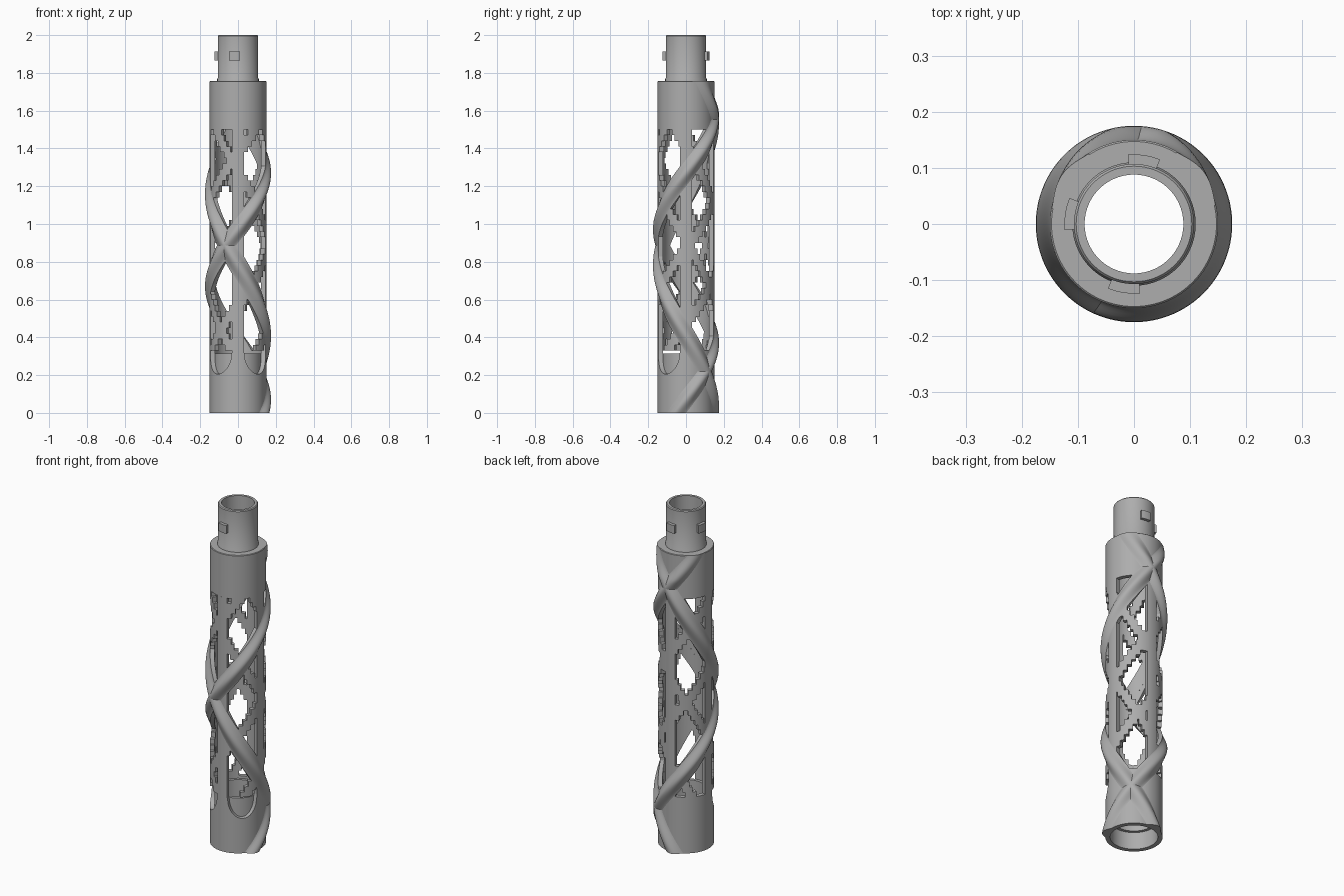
import bpy, bmesh, math
from math import radians, cos, sin, pi

if "Cube" in bpy.data.objects:
    bpy.data.objects.remove(bpy.data.objects["Cube"], do_unlink=True)

R_OUT, R_IN = 0.15, 0.125          # wall of the grip
Z_LOW, Z_WIN, Z_TOP = 0.33, 1.5, 1.757
COLS = 120                          # columns round the wall
RIGHT, LEFT = (300, 3), (-240, 3)   # turn in degrees per unit height, number of strands
START_Z, START_ANGLE = 0.22, 45     # where the strands first cross

metal = bpy.data.materials.new("plain_grey")
metal.use_nodes = True
GREY = (0.42, 0.42, 0.42, 1)
metal.diffuse_color = GREY
metal.node_tree.nodes["Principled BSDF"].inputs["Base Color"].default_value = GREY


def polar(r, deg, z):
    return (r * cos(radians(deg)), r * sin(radians(deg)), z)


def finish(name, bm, angle=35):
    bmesh.ops.remove_doubles(bm, verts=bm.verts, dist=1e-6)
    bmesh.ops.recalc_face_normals(bm, faces=bm.faces)
    mesh = bpy.data.meshes.new(name)
    bm.to_mesh(mesh)
    bm.free()
    mesh.materials.append(metal)
    ob = bpy.data.objects.new(name, mesh)
    bpy.context.collection.objects.link(ob)
    bpy.ops.object.select_all(action='DESELECT')
    ob.select_set(True)
    bpy.context.view_layer.objects.active = ob
    bpy.ops.object.shade_smooth_by_angle(angle=radians(angle))
    return ob


def revolve(name, profile, start=0, sweep=360, steps=96):
    """Turn a closed (radius, height) profile about z, fully or as an arc."""
    bm = bmesh.new()
    rings = [[bm.verts.new(polar(r, start + sweep * i / steps, z)) for r, z in profile]
             for i in range(steps + 1)]
    n = len(profile)
    for a, b in zip(rings, rings[1:]):
        for j in range(n):
            bm.faces.new((a[j], b[j], b[(j + 1) % n], a[(j + 1) % n]))
    if sweep < 360:
        bm.faces.new(rings[0])
        bm.faces.new(rings[-1])
    return finish(name, bm)


def wall(name, rows, height, keep):
    """Thick tube made of cells; keep(row, angle) decides which are solid."""
    bm = bmesh.new()
    step = 360 / COLS
    grid = [[[bm.verts.new(polar(r, c * step, height(k, c * step)))
              for c in range(COLS)] for k in range(rows + 1)] for r in (R_OUT, R_IN)]
    solid = [[keep(k, (c + 0.5) * step) for c in range(COLS)] for k in range(rows)]
    for k in range(rows):
        for c in range(COLS):
            if not solid[k][c]:
                continue
            d = (c + 1) % COLS
            loop = [(k, c), (k, d), (k + 1, d), (k + 1, c)]
            o, i = ([g[a][b] for a, b in loop] for g in grid)
            bm.faces.new(o)
            bm.faces.new(i[::-1])
            around = [(k - 1, c), (k, d), (k + 1, c), (k, c - 1)]
            for s, (a, b) in enumerate(around):
                if not (0 <= a < rows and solid[a][b]):
                    t = (s + 1) % 4
                    bm.faces.new((o[s], i[s], i[t], o[t]))
    loose = [v for v in bm.verts if not v.link_faces]
    bmesh.ops.delete(bm, geom=loose, context='VERTS')
    return finish(name, bm)


# Lattice: four upright bars joined by stepped strands winding both ways
ROW = 0.03
ROWS = round((Z_WIN - Z_LOW) / ROW)


def in_strand(z, angle, family, half_height=0.048):
    rate, count = family
    spacing = 360 / count
    off = (angle - START_ANGLE - rate * (z - START_Z) + spacing / 2) % spacing - spacing / 2
    return abs(off) < half_height * abs(rate)


def lattice_cell(k, angle):
    z = Z_LOW + (k + 0.5) * ROW
    if abs((angle + 45) % 90 - 45) < 12:
        return True
    return in_strand(z, angle, RIGHT) or in_strand(z, angle, LEFT)


wall("lattice_wall", ROWS, lambda k, a: Z_LOW + k * ROW, lattice_cell)


# Lower body: rounded scoops dip below the two front windows
def lower_top(angle):
    u = ((angle % 90) - 45) / 33
    if angle < 180 or abs(u) >= 1:
        return Z_LOW
    return Z_LOW - 0.125 * math.sqrt(1 - u * u)


wall("lower_body", 8, lambda k, a: lower_top(a) * k / 8, lambda k, a: True)
revolve("inner_sleeve", [(0.108, 0.1), (0.126, 0.1), (0.126, 0.315), (0.108, 0.315)])

# Upper body with shoulder, collar and hollow neck
revolve("upper_body", [(R_IN, Z_WIN), (R_OUT, Z_WIN), (R_OUT, Z_TOP - 0.003),
                       (R_OUT - 0.003, Z_TOP), (0.088, Z_TOP), (0.088, 1.7), (R_IN, 1.66)])
revolve("neck", [(0.088, 1.72), (0.11, 1.72), (0.11, 1.768), (0.107, 1.773),
                 (0.107, 1.995), (0.103, 2.0), (0.088, 2.0)])

# Three locking lugs round the neck
for n in range(3):
    revolve(f"neck_lug_{n + 1}", [(0.1, 1.865), (0.124, 1.865), (0.124, 1.913), (0.1, 1.913)],
            start=68 + 90 * n, sweep=27, steps=8)


# Two rounded ribs winding over the body in opposite directions
def rib(name, rate, half=23, steps=140, parts=14):
    bm = bmesh.new()
    rings = []
    for s in range(steps + 1):
        z = Z_TOP * s / steps
        middle = START_ANGLE + rate * (z - START_Z)
        fade = min(1, 0.25 + max(0, (Z_TOP - z) / 0.2))
        us = [2 * p / parts - 1 for p in range(parts + 1)]
        ring = [polar(R_OUT - 0.001 + 0.026 * fade * cos(pi * u / 2) ** 1.7,
                      middle + half * u, z) for u in us]
        ring += [polar(R_IN + 0.001, middle + half * u, z) for u in us[::-1]]
        rings.append([bm.verts.new(p) for p in ring])
    n = len(rings[0])
    for a, b in zip(rings, rings[1:]):
        for j in range(n):
            bm.faces.new((a[j], a[(j + 1) % n], b[(j + 1) % n], b[j]))
    bm.faces.new(rings[0])
    bm.faces.new(rings[-1])
    return finish(name, bm)


rib("right_winding_rib", RIGHT[0])
rib("left_winding_rib", LEFT[0])
